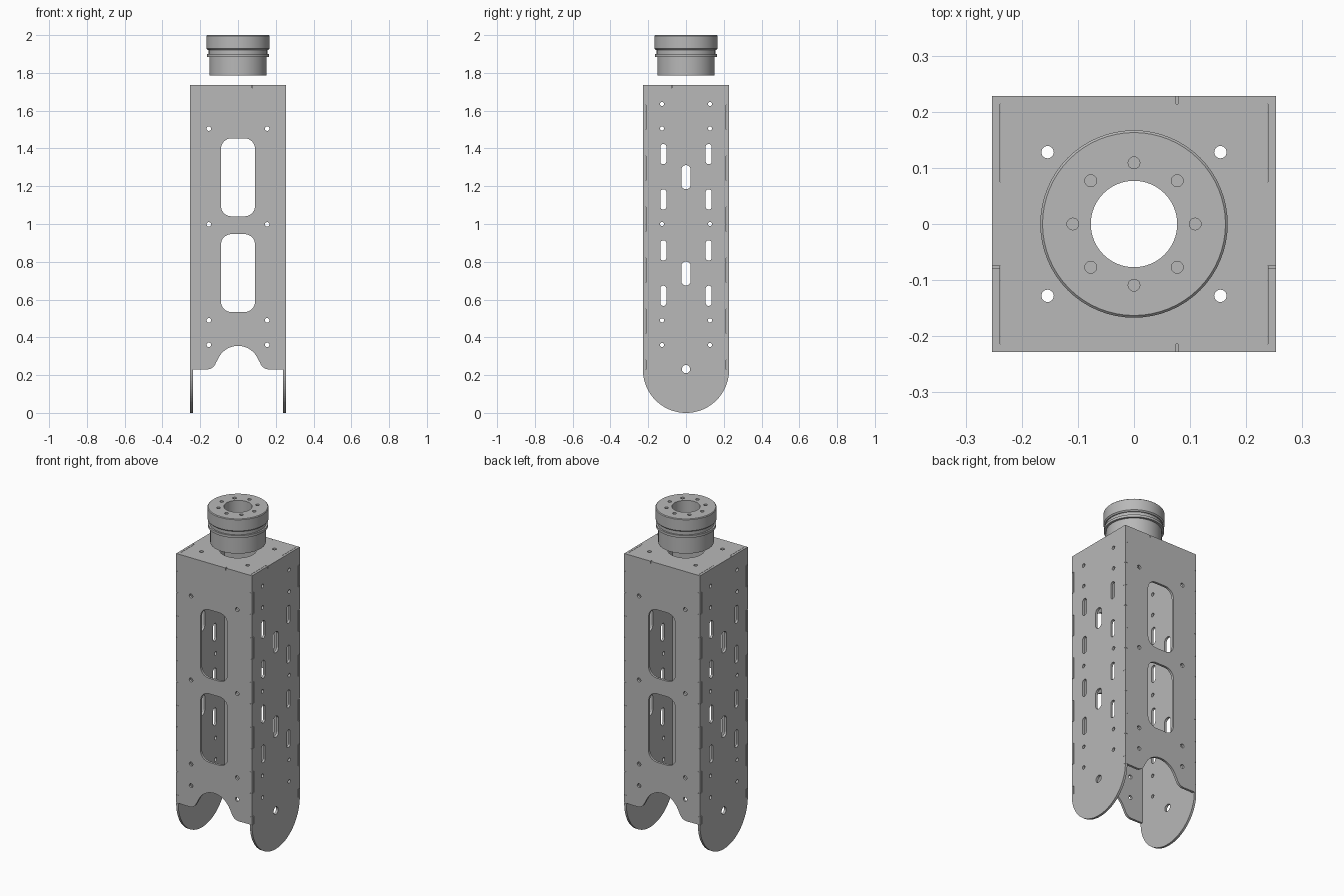
import bpy, bmesh, math
from math import pi, cos, sin
from mathutils import Matrix

cube = bpy.data.objects.get("Cube")
if cube:
    bpy.data.objects.remove(cube, do_unlink=True)

metal = bpy.data.materials.new("grey metal")
metal.use_nodes = True
metal.diffuse_color = (0.48, 0.48, 0.48, 1)
metal.node_tree.nodes["Principled BSDF"].inputs["Base Color"].default_value = metal.diffuse_color

X, Y, TOP, T = 0.253, 0.228, 1.735, 0.014   # half width, half depth, height, sheet thickness
LOW = 0.23                                  # lower edge of front and back plates
GAP = 0.003
SPANS = [(max(1.5 - 0.27 * k, LOW), 1.63 - 0.27 * k) for k in reversed(range(6))]
TAB = 0.075


def arc(cx, cy, r, a0, a1, n=10):
    return [(cx + r * cos(a0 + (a1 - a0) * i / n), cy + r * sin(a0 + (a1 - a0) * i / n))
            for i in range(n + 1)]


def circle(cx, cy, r, n=24):
    return arc(cx, cy, r, 0, 2 * pi, n)[:-1]


def rounded(cx, cy, w, h, r):
    """Rounded rectangle; a slot when r is half of w."""
    pts = []
    for i, (sx, sy) in enumerate([(1, 1), (-1, 1), (-1, -1), (1, -1)]):
        pts += arc(cx + sx * (w / 2 - r), cy + sy * (h / 2 - r), r, i * pi / 2, (i + 1) * pi / 2, 8)
    return pts


def flip(pts):
    return [(-u, v) for u, v in reversed(pts)]


def finger_edge(base, alt, inset):
    """Edge going up, stepping from base to alt inside each joint span."""
    pts = []
    for a, b in SPANS:
        a, b = a + inset, b - inset
        pts += [(base, a), (alt, a), (alt, b), (base, b)]
    return pts + [(base, TOP)]


def plate(name, loops, matrix):
    """Flat sheet cut from an outline and hole loops."""
    cu = bpy.data.curves.new(name, 'CURVE')
    cu.dimensions, cu.fill_mode, cu.extrude = '2D', 'BOTH', T / 2
    for pts in loops:
        sp = cu.splines.new('POLY')
        sp.points.add(len(pts) - 1)
        for p, (u, v) in zip(sp.points, pts):
            p.co = (u, v, 0, 1)
        sp.use_cyclic_u = True
    tmp = bpy.data.objects.new(name + " curve", cu)
    bpy.context.collection.objects.link(tmp)
    bpy.context.view_layer.update()
    me = bpy.data.meshes.new_from_object(tmp.evaluated_get(bpy.context.evaluated_depsgraph_get()))
    bpy.data.objects.remove(tmp, do_unlink=True)
    me.transform(matrix)
    bm = bmesh.new()
    bm.from_mesh(me)
    bmesh.ops.remove_doubles(bm, verts=bm.verts, dist=1e-5)
    bmesh.ops.recalc_face_normals(bm, faces=bm.faces)
    for f in bm.faces:
        f.smooth = False
    bm.to_mesh(me)
    bm.free()
    me.materials.clear()
    me.materials.append(metal)
    ob = bpy.data.objects.new(name, me)
    bpy.context.collection.objects.link(ob)
    return ob


# Front and back plates: arched foot, finger joints, two windows
arch = (arc(-0.165, LOW + 0.05, 0.05, -pi / 2, -0.35)
        + arc(0, 0.24, 0.115, pi - 0.45, 0.45, 20)
        + arc(0.165, LOW + 0.05, 0.05, pi + 0.35, 1.5 * pi))
notch = [(TAB + GAP, TOP), (TAB + GAP, TOP - T), (-TAB, TOP - T), (-TAB, TOP)]
edge = finger_edge(X - T, X, 0.001)
face = [arch + edge + notch + flip(edge)]
face += [rounded(0, z, 0.18, 0.413, 0.055) for z in (1.247, 0.74)]
face += [circle(s * 0.154, z, 0.012) for s in (-1, 1) for z in (1.505, 0.998, 0.49, 0.36)]
for name, y in (("front_plate", -Y + T / 2), ("back_plate", Y - T / 2)):
    plate(name, face, Matrix.Translation((0, y, 0)) @ Matrix.Rotation(pi / 2, 4, 'X'))

# Side plates: rounded foot, notched edges, slots and bolt holes
edge = finger_edge(Y, Y - T - GAP, 0)
side = [arc(0, Y, Y, pi, 2 * pi, 48) + edge + flip(notch) + flip(edge)]
side += [circle(s * 0.127, z, 0.011) for s in (-1, 1) for z in (1.635, 1.505, 1.0, 0.49, 0.36)]
side += [rounded(s * 0.12, z, 0.032, 0.107, 0.0155) for s in (-1, 1) for z in (1.37, 1.13, 0.86, 0.62)]
side += [rounded(0, z, 0.05, 0.127, 0.0245) for z in (1.248, 0.738)]
side += [circle(0, 0.232, 0.022)]
to_side = Matrix(((0, 0, 1, 0), (1, 0, 0, 0), (0, 1, 0, 0), (0, 0, 0, 1)))
for name, x in (("right_plate", -X + T / 2), ("left_plate", X - T / 2)):
    plate(name, side, Matrix.Translation((x, 0, 0)) @ to_side)

# Top plate with one tab on each edge
hx, hy = X - T, Y - T
half = [(hx - GAP / 2, -hy), (hx - GAP / 2, -TAB), (X, -TAB), (X, TAB), (hx - GAP / 2, TAB),
        (hx - GAP / 2, hy), (TAB, hy), (TAB, Y), (-TAB, Y), (-TAB, hy)]
lid = [half + [(-u, -v) for u, v in half]]
lid += [circle(0, 0, 0.1, 48)]
lid += [circle(sx * 0.154, sy * 0.128, 0.011) for sx in (-1, 1) for sy in (-1, 1)]
plate("top_plate", lid, Matrix.Translation((0, 0, TOP - T / 2)))

# Collar: turned ring with head, groove and flange
profile = [(0.077, 1.785), (0.152, 1.785), (0.152, 1.885), (0.165, 1.885), (0.165, 1.9),
           (0.155, 1.9), (0.155, 1.922), (0.16, 1.922), (0.167, 1.929), (0.167, 1.996),
           (0.163, 2.0), (0.077, 2.0)]
bm = bmesh.new()
N = 64
rings = [[bm.verts.new((r * cos(2 * pi * i / N), r * sin(2 * pi * i / N), z)) for r, z in profile]
         for i in range(N)]
for i in range(N):
    a, b = rings[i], rings[(i + 1) % N]
    for j in range(len(profile)):
        k = (j + 1) % len(profile)
        bm.faces.new((a[j], b[j], b[k], a[k]))
bmesh.ops.recalc_face_normals(bm, faces=bm.faces)
me = bpy.data.meshes.new("collar")
bm.to_mesh(me)
bm.free()
me.materials.append(metal)
collar = bpy.data.objects.new("collar", me)
bpy.context.collection.objects.link(collar)

# Blind bolt holes in the collar head
bm = bmesh.new()
for i in range(8):
    a = i * pi / 4
    bmesh.ops.create_cone(bm, cap_ends=True, segments=20, radius1=0.0105, radius2=0.0105, depth=0.1,
                          matrix=Matrix.Translation((0.109 * cos(a), 0.109 * sin(a), 2.0)))
cut_mesh = bpy.data.meshes.new("bolt_hole_cutter")
bm.to_mesh(cut_mesh)
bm.free()
cut_mesh.materials.append(metal)
cutter = bpy.data.objects.new("bolt_hole_cutter", cut_mesh)
bpy.context.collection.objects.link(cutter)
cutter.hide_render = True
mod = collar.modifiers.new("bolt holes", 'BOOLEAN')
mod.operation, mod.solver, mod.object = 'DIFFERENCE', 'EXACT', cutter
bpy.ops.object.select_all(action='DESELECT')
collar.select_set(True)
bpy.context.view_layer.objects.active = collar
bpy.ops.object.modifier_apply(modifier=mod.name)
bpy.data.objects.remove(cutter, do_unlink=True)
bpy.ops.object.shade_smooth_by_angle(angle=math.radians(30))
